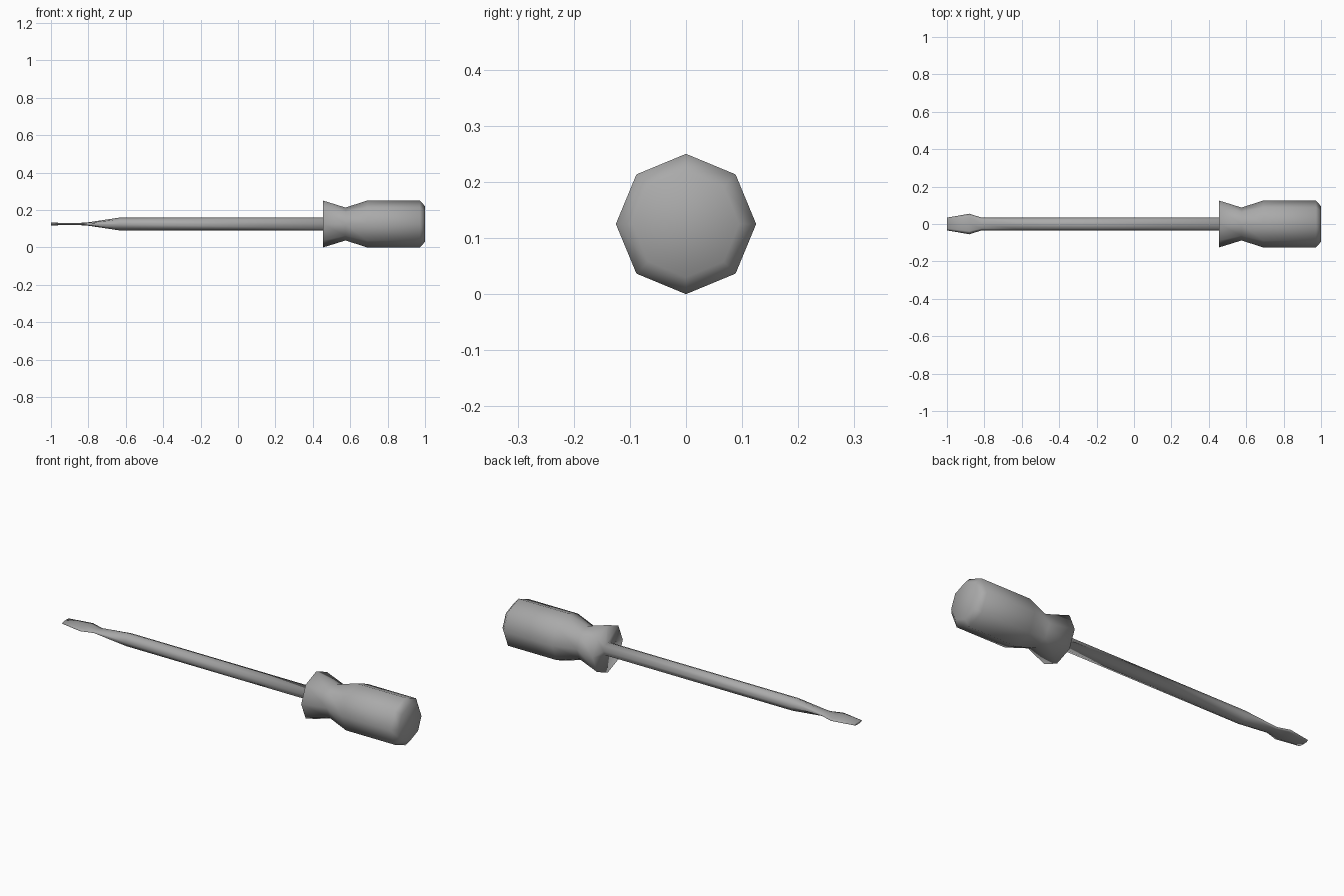
import bpy, bmesh, math

SIDES = 8
AXIS_Z = 0.125

cube = bpy.data.objects.get("Cube")
if cube:
    bpy.data.objects.remove(cube)

# Single plain grey
grey = bpy.data.materials.new("plain_grey")
grey.use_nodes = True
colour = (0.4, 0.4, 0.4, 1)
grey.diffuse_color = colour
grey.node_tree.nodes["Principled BSDF"].inputs["Base Color"].default_value = colour

# Stations along the tool: x, half width in y, half height in z
stations = [
    (-1.0, 0.034, 0.007),    # blade edge
    (-0.88, 0.055, 0.006),   # widest part of blade
    (-0.815, 0.034, 0.007),  # blade root
    (-0.635, 0.034, 0.034),  # end of round shaft
    (0.455, 0.034, 0.034),   # shaft meets handle
    (0.455, 0.125, 0.125),   # handle collar
    (0.575, 0.088, 0.088),   # finger groove
    (0.69, 0.125, 0.125),    # grip
    (0.973, 0.125, 0.125),
    (1.0, 0.095, 0.095),     # rounded butt
]


def loft(name, rows):
    bm = bmesh.new()
    rings = []
    for x, ry, rz in rows:
        ring = []
        for i in range(SIDES):
            a = math.tau * i / SIDES
            ring.append(bm.verts.new((x, ry * math.cos(a), AXIS_Z + rz * math.sin(a))))
        rings.append(ring)
    for r0, r1 in zip(rings, rings[1:]):
        for i in range(SIDES):
            j = (i + 1) % SIDES
            bm.faces.new((r0[i], r0[j], r1[j], r1[i]))
    bm.faces.new(rings[0])
    bm.faces.new(rings[-1])
    bmesh.ops.recalc_face_normals(bm, faces=bm.faces)
    for f in bm.faces:
        f.smooth = True
    mesh = bpy.data.meshes.new(name)
    bm.to_mesh(mesh)
    bm.free()
    mesh.materials.append(grey)
    obj = bpy.data.objects.new(name, mesh)
    bpy.context.collection.objects.link(obj)
    return obj


# Blade, shaft and handle form one continuous smooth surface
loft("screwdriver", stations)
